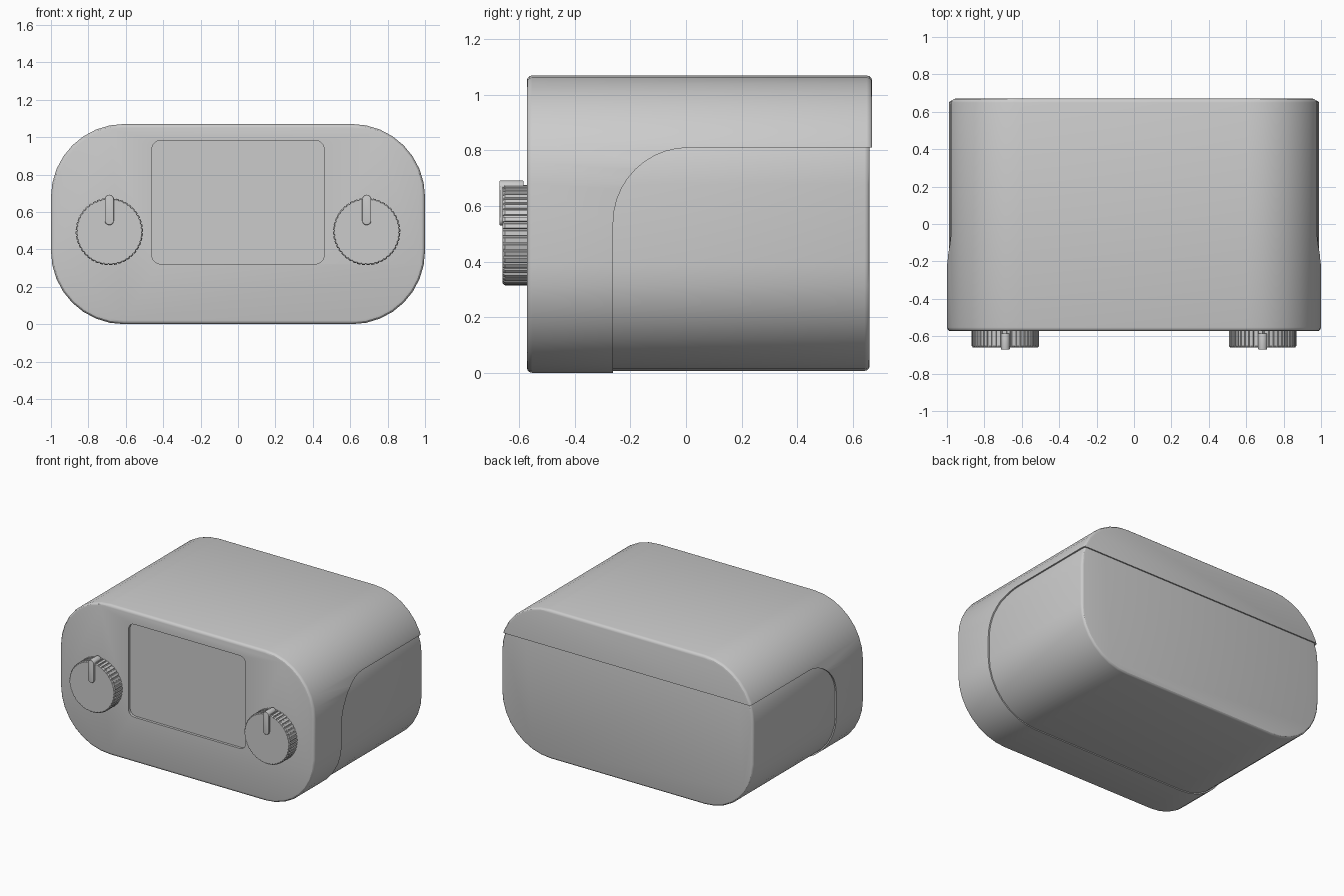
import bpy, bmesh
from math import sin, cos, pi, radians

if "Cube" in bpy.data.objects:
    bpy.data.objects.remove(bpy.data.objects["Cube"])


def rounded_rect(w, h, r, seg):
    """Outline of a rounded rectangle (half sizes w, h) as (x, z) pairs."""
    pts = []
    for i, (sx, sz) in enumerate([(1, 1), (-1, 1), (-1, -1), (1, -1)]):
        for k in range(seg + 1):
            a = pi / 2 * (i + k / seg)
            pts.append((sx * (w - r) + r * cos(a), sz * (h - r) + r * sin(a)))
    return pts


def loft(name, rings, smooth=30):
    """Skin equal-length rings of 3D points and cap both ends."""
    bm = bmesh.new()
    vs = [[bm.verts.new(p) for p in ring] for ring in rings]
    n = len(vs[0])
    for a, b in zip(vs, vs[1:]):
        for i in range(n):
            bm.faces.new((a[i], a[(i + 1) % n], b[(i + 1) % n], b[i]))
    bm.faces.new(vs[0])
    bm.faces.new(vs[-1])
    bmesh.ops.recalc_face_normals(bm, faces=bm.faces)
    me = bpy.data.meshes.new(name)
    bm.to_mesh(me)
    bm.free()
    ob = bpy.data.objects.new(name, me)
    bpy.context.collection.objects.link(ob)
    shade(ob, smooth)
    return ob


def shade(ob, angle):
    bpy.ops.object.select_all(action='DESELECT')
    ob.select_set(True)
    bpy.context.view_layer.objects.active = ob
    bpy.ops.object.shade_smooth_by_angle(angle=radians(angle))


def box(name, w, h, r, y0, y1, bevel, cx=0, cz=0, seg=8):
    """Rounded-rectangle block along y with rounded front and back rims."""
    # (distance from end, inset) pairs along the rim
    steps = [(0, 0)]
    if bevel:
        steps = [(bevel * (1 - cos(t)), bevel * (1 - sin(t)))
                 for t in (0, pi / 6, pi / 3, pi / 2)]
    stations = [(y0 + d, i) for d, i in steps]
    stations += [(y1 - d, i) for d, i in reversed(steps)]
    return loft(name, [[(cx + x, y, cz + z) for x, z in
                        rounded_rect(w - i, h - i, r - i, seg)] for y, i in stations])


def cut(ob, cutter):
    m = ob.modifiers.new('cut', 'BOOLEAN')
    m.operation, m.solver, m.object = 'DIFFERENCE', 'EXACT', cutter
    bpy.context.view_layer.objects.active = ob
    bpy.ops.object.modifier_apply(modifier=m.name)
    bpy.data.objects.remove(cutter)


# outer shell: front bezel and top cover
shell = box('outer_shell', 1.0, 0.535, 0.39, -0.573, 0.67, 0.02, cz=0.535)
R, Y, Z = 0.27, -0.262, 0.81
side = [(1, -0.3), (1, Z)]
side += [(Y + R - R * sin(a), Z - R + R * cos(a)) for a in (pi / 20 * k for k in range(11))]
side += [(Y, -0.3)]
cut(shell, loft('shell_cutter', [[(x, y, z) for y, z in side] for x in (-1.5, 1.5)]))

# screen recess
cut(shell, box('screen_cutter', 0.46, 0.33, 0.045, -0.7, -0.555, 0, cz=0.652, seg=5))
shade(shell, 30)

# slightly inset lower body
box('lower_body', 0.99, 0.527, 0.383, -0.53, 0.661, 0.018, cz=0.534)

# ridged knobs with pointers
N = 44
for sx, label in ((-1, 'left'), (1, 'right')):
    cx, cz = sx * 0.688, 0.495

    def ring(y, r, depth):
        pts = []
        for i in range(N):
            for f, d in ((0, 0), (0.62, 0), (0.7, depth), (0.92, depth)):
                a = 2 * pi * (i + f) / N
                pts.append((cx + (r - d) * cos(a), y, cz + (r - d) * sin(a)))
        return pts

    loft(label + '_knob', [ring(-0.56, 0.18, 0.006), ring(-0.652, 0.18, 0.006),
                           ring(-0.66, 0.174, 0.003)], 20)
    box(label + '_knob_pointer', 0.024, 0.081, 0.0239, -0.671, -0.585, 0.003,
        cx=cx, cz=0.611, seg=5)
